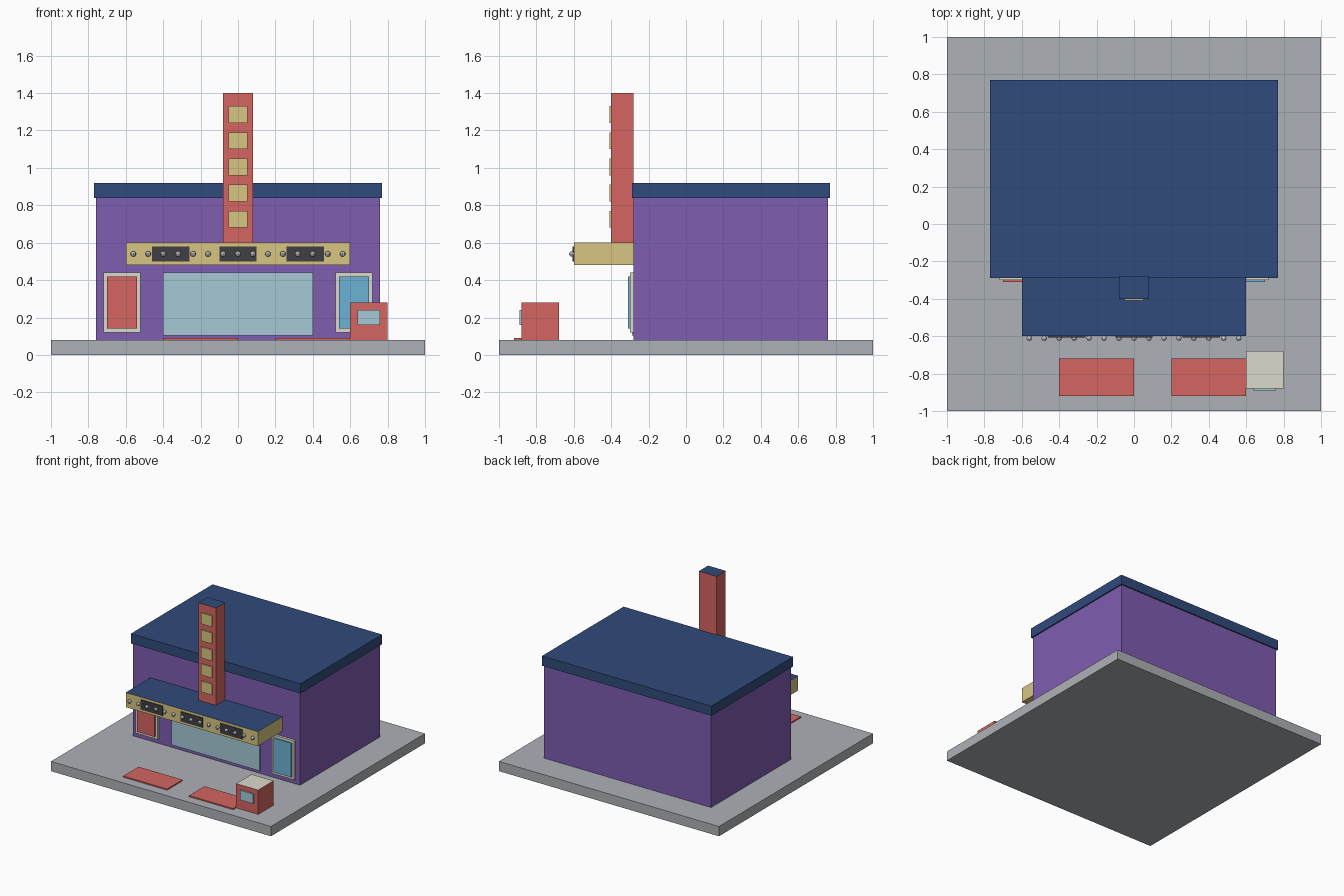
import bpy

if "Cube" in bpy.data.objects:
    bpy.data.objects.remove(bpy.data.objects["Cube"])


def material(name, rgb):
    m = bpy.data.materials.new(name)
    m.diffuse_color = (*rgb, 1)
    m.use_nodes = True
    m.node_tree.nodes["Principled BSDF"].inputs["Base Color"].default_value = m.diffuse_color
    return m


PURPLE = material("purple_wall", (0.21, 0.11, 0.44))
NAVY = material("navy_roof", (0.03, 0.07, 0.20))
RED = material("red_paint", (0.66, 0.13, 0.12))
GOLD = material("gold_trim", (0.69, 0.56, 0.22))
GLASS = material("pale_glass", (0.38, 0.59, 0.67))
BLUE = material("sky_blue", (0.15, 0.45, 0.66))
DARK = material("dark_panel", (0.05, 0.05, 0.06))
CREAM = material("cream", (0.72, 0.69, 0.60))
PAVING = material("paving", (0.42, 0.44, 0.47))


def box(name, x, y, z, mat=None, top=None):
    """Box from (min, max) ranges, with an optional other colour on top."""
    mid = [(r[0] + r[1]) / 2 for r in (x, y, z)]
    bpy.ops.mesh.primitive_cube_add(size=1, location=mid)
    o = bpy.context.object
    o.name = name
    o.scale = [r[1] - r[0] for r in (x, y, z)]
    bpy.ops.object.transform_apply(location=False, rotation=False, scale=True)
    if mat:
        o.data.materials.append(mat)
    if top:
        o.data.materials.append(top)
        for f in o.data.polygons:
            if f.normal.z > 0.5:
                f.material_index = 1
    return o


# Ground slab, hall and roof
box("pavement", (-1, 1), (-1, 1), (0, 0.08), PAVING)
box("hall_walls", (-0.76, 0.76), (-0.28, 0.76), (0.08, 0.91), PURPLE)
box("roof_cap", (-0.77, 0.77), (-0.29, 0.77), (0.84, 0.92), NAVY)

# Canopy with dark panels and a row of bulbs
box("canopy", (-0.6, 0.6), (-0.6, -0.28), (0.48, 0.6), GOLD, NAVY)
for i, cx in enumerate((-0.36, 0, 0.36)):
    box(f"canopy_panel_{i}", (cx - 0.1, cx + 0.1), (-0.606, -0.6), (0.5, 0.58), DARK)
for i in range(15):
    bpy.ops.mesh.primitive_uv_sphere_add(segments=8, ring_count=6, radius=0.015,
                                         location=(-0.56 + 0.08 * i, -0.61, 0.54))
    bpy.context.object.name = f"canopy_bulb_{i}"

# Vertical sign tower with square plaques
box("sign_tower", (-0.08, 0.08), (-0.4, -0.28), (0.6, 1.4), RED, NAVY)
for i in range(5):
    z = 0.68 + 0.14 * i
    box(f"tower_plaque_{i}", (-0.05, 0.05), (-0.41, -0.4), (z, z + 0.09), GOLD)

# Entrance glass and framed posters
box("entrance_glass", (-0.4, 0.4), (-0.29, -0.28), (0.105, 0.44), GLASS)
for side, cx, mat in (("left", -0.62, RED), ("right", 0.62, BLUE)):
    box(f"{side}_poster_frame", (cx - 0.1, cx + 0.1), (-0.3, -0.28), (0.12, 0.44), CREAM)
    box(f"{side}_poster", (cx - 0.08, cx + 0.08), (-0.31, -0.3), (0.14, 0.42), mat)

# Carpets and ticket booth
for i, x0 in enumerate((-0.4, 0.2)):
    box(f"carpet_{i}", (x0, x0 + 0.4), (-0.92, -0.72), (0.08, 0.09), RED)
box("ticket_booth", (0.6, 0.8), (-0.88, -0.68), (0.08, 0.28), RED, CREAM)
box("booth_window", (0.64, 0.76), (-0.89, -0.88), (0.16, 0.24), GLASS)
